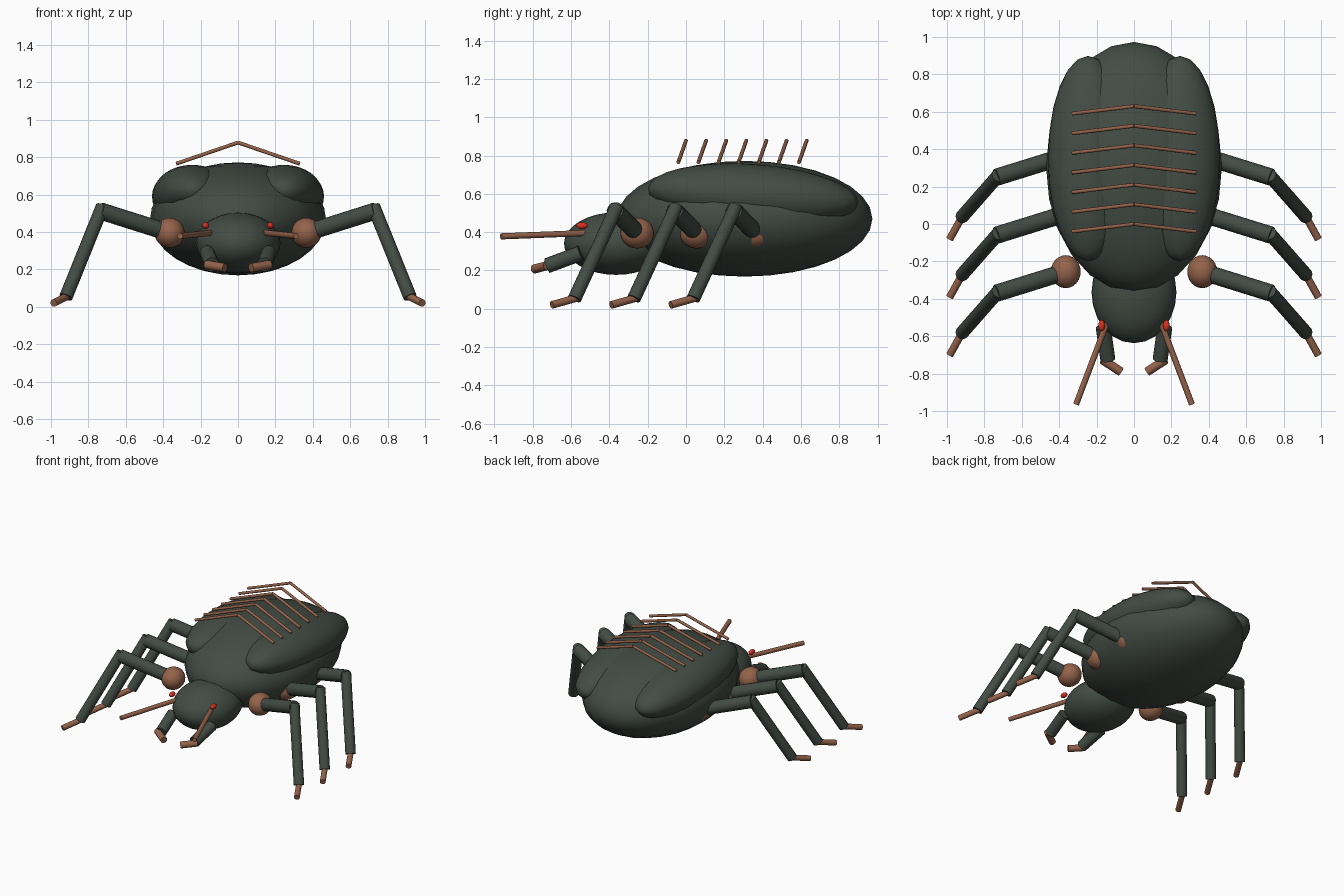
import bpy
from math import radians
from mathutils import Vector

if "Cube" in bpy.data.objects:
    bpy.data.objects.remove(bpy.data.objects["Cube"])


def material(name, color):
    m = bpy.data.materials.new(name)
    m.diffuse_color = (*color, 1)
    m.use_nodes = True
    m.node_tree.nodes["Principled BSDF"].inputs["Base Color"].default_value = m.diffuse_color
    return m


GREEN = material("dark green shell", (0.055, 0.072, 0.058))
BROWN = material("copper brown", (0.30, 0.125, 0.07))
RED = material("red eye", (0.70, 0.03, 0.015))


def finish(name, mat):
    o = bpy.context.object
    o.name = name
    o.data.materials.append(mat)
    bpy.ops.object.shade_smooth_by_angle(angle=radians(40))
    return o


def ball(name, loc, radii, mat, rot=(0, 0, 0), seg=24, rings=16):
    bpy.ops.mesh.primitive_uv_sphere_add(segments=seg, ring_count=rings, radius=1,
                                         location=loc, rotation=rot)
    bpy.context.object.scale = radii
    return finish(name, mat)


def rod(name, a, b, r, mat, sides=16):
    a, b = Vector(a), Vector(b)
    d = b - a
    bpy.ops.mesh.primitive_cylinder_add(vertices=sides, radius=r, depth=d.length,
                                        location=(a + b) / 2,
                                        rotation=d.to_track_quat('Z', 'Y').to_euler())
    return finish(name, mat)


# Body and head
ball("abdomen", (0, 0.305, 0.47), (0.47, 0.668, 0.302), GREEN)
ball("head", (0, -0.365, 0.34), (0.227, 0.272, 0.163), GREEN)

for s, side in ((-1, "left"), (1, "right")):
    # Wing cover, tilted down to the rear
    ball("wing_cover_" + side, (s * 0.245, 0.35, 0.59), (0.215, 0.55, 0.165), GREEN,
         rot=(radians(-4), 0, 0))

    # Eyes, antennae and mandibles
    ball("eye_" + side, (s * 0.173, -0.543, 0.434), (0.018, 0.03, 0.018), RED, seg=16, rings=10)
    rod("antenna_" + side, (s * 0.145, -0.53, 0.395), (s * 0.31, -0.965, 0.378), 0.016, BROWN)
    rod("mandible_" + side, (s * 0.165, -0.55, 0.29), (s * 0.14, -0.725, 0.225), 0.04, GREEN)
    rod("mandible_tip_" + side, (s * 0.17, -0.725, 0.225), (s * 0.07, -0.79, 0.208), 0.024, BROWN)

    # Three legs per side: hip ball, thigh, shin, foot
    for i, place in enumerate(("front", "middle", "rear")):
        y = i * 0.31
        tag = place + "_" + side
        hip = (s * 0.365, y - 0.255, 0.395)
        knee = (s * 0.735, y - 0.37, 0.512)
        ankle = (s * 0.92, y - 0.582, 0.052)
        ball("hip_" + tag, hip, (0.08, 0.088, 0.08), BROWN)
        rod("thigh_" + tag, hip, knee, 0.046, GREEN)
        rod("shin_" + tag, (s * 0.725, y - 0.36, 0.535), ankle, 0.036, GREEN)
        rod("foot_" + tag, (s * 0.91, y - 0.565, 0.058), (s * 0.985, y - 0.7, 0.02), 0.02, BROWN)

    # Chevron ribs over the back
    for i in range(7):
        y = i * 0.105
        rod(f"back_rib_{i + 1}_{side}", (0, y, 0.878), (s * 0.33, y - 0.04, 0.765), 0.01, BROWN, 12)
